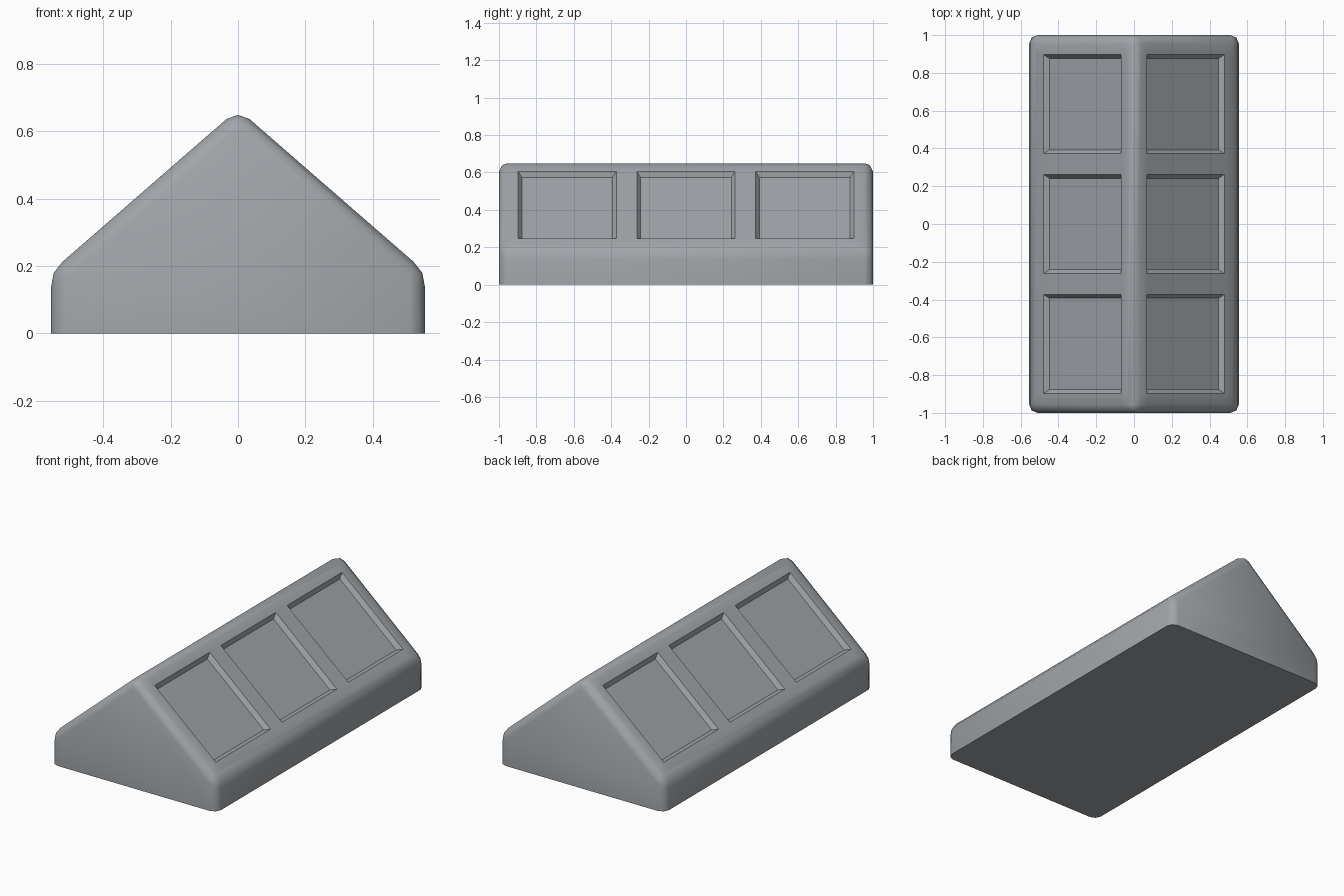
import bpy, bmesh, math

cube = bpy.data.objects.get("Cube")
if cube:
    bpy.data.objects.remove(cube, do_unlink=True)

HALF_W, EAVE, RIDGE = 0.555, 0.183, 0.666
PANE_X = (0.07, 0.48)            # upper and lower edge of every panel
PANE_Y = (-0.635, 0.0, 0.635)    # panel centres along the ridge
PANE_HALF = 0.263

# Single flat colour
grey = bpy.data.materials.new("light_grey")
grey.use_nodes = True
colour = (0.352, 0.376, 0.397, 1)
grey.diffuse_color = colour
grey.node_tree.nodes["Principled BSDF"].inputs["Base Color"].default_value = colour

# Gabled block: end profile pushed along y
bm = bmesh.new()
profile = [(-HALF_W, 0), (HALF_W, 0), (HALF_W, EAVE), (0, RIDGE), (-HALF_W, EAVE)]
end = bm.faces.new([bm.verts.new((x, -1, z)) for x, z in profile])
pushed = bmesh.ops.extrude_face_region(bm, geom=[end], use_keep_orig=True)["geom"]
bmesh.ops.translate(bm, vec=(0, 2, 0),
                    verts=[v for v in pushed if isinstance(v, bmesh.types.BMVert)])
bmesh.ops.recalc_face_normals(bm, faces=bm.faces)

# Round every edge except those on the base
edges = [e for e in bm.edges if max(v.co.z for v in e.verts) > 0.01]
bmesh.ops.bevel(bm, geom=edges, offset=0.045, segments=2, profile=0.5,
                affect='EDGES', clamp_overlap=True)
bm.normal_update()


def slope_faces():
    return [f for f in bm.faces if abs(f.normal.y) < 0.01 and 0.7 < f.normal.z < 0.8]


def cut_slopes(point, normal):
    faces = slope_faces()
    geom = {g for f in faces for g in (f, *f.edges, *f.verts)}
    bmesh.ops.bisect_plane(bm, geom=list(geom), dist=1e-5,
                           plane_co=point, plane_no=normal)
    bm.normal_update()


# Outline the panels on both slopes
for x in PANE_X:
    for side in (-1, 1):
        cut_slopes((side * x, 0, 0), (1, 0, 0))
for y in PANE_Y:
    for side in (-1, 1):
        cut_slopes((0, y + side * PANE_HALF, 0), (0, 1, 0))

# Sink the panels with tapered walls
panes = []
for f in slope_faces():
    c = f.calc_center_median()
    if PANE_X[0] < abs(c.x) < PANE_X[1] and any(abs(c.y - y) < PANE_HALF / 2 for y in PANE_Y):
        panes.append(f)
bmesh.ops.inset_individual(bm, faces=panes, thickness=0.021, depth=-0.025,
                           use_even_offset=True)
bm.normal_update()

mesh = bpy.data.meshes.new("gabled_roof_block")
bm.to_mesh(mesh)
bm.free()
mesh.materials.append(grey)
roof = bpy.data.objects.new("gabled_roof_block", mesh)
bpy.context.collection.objects.link(roof)

# Smooth rounded edges, crisp panel and base edges
bpy.ops.object.select_all(action='DESELECT')
roof.select_set(True)
bpy.context.view_layer.objects.active = roof
bpy.ops.object.shade_smooth_by_angle(angle=math.radians(47))
